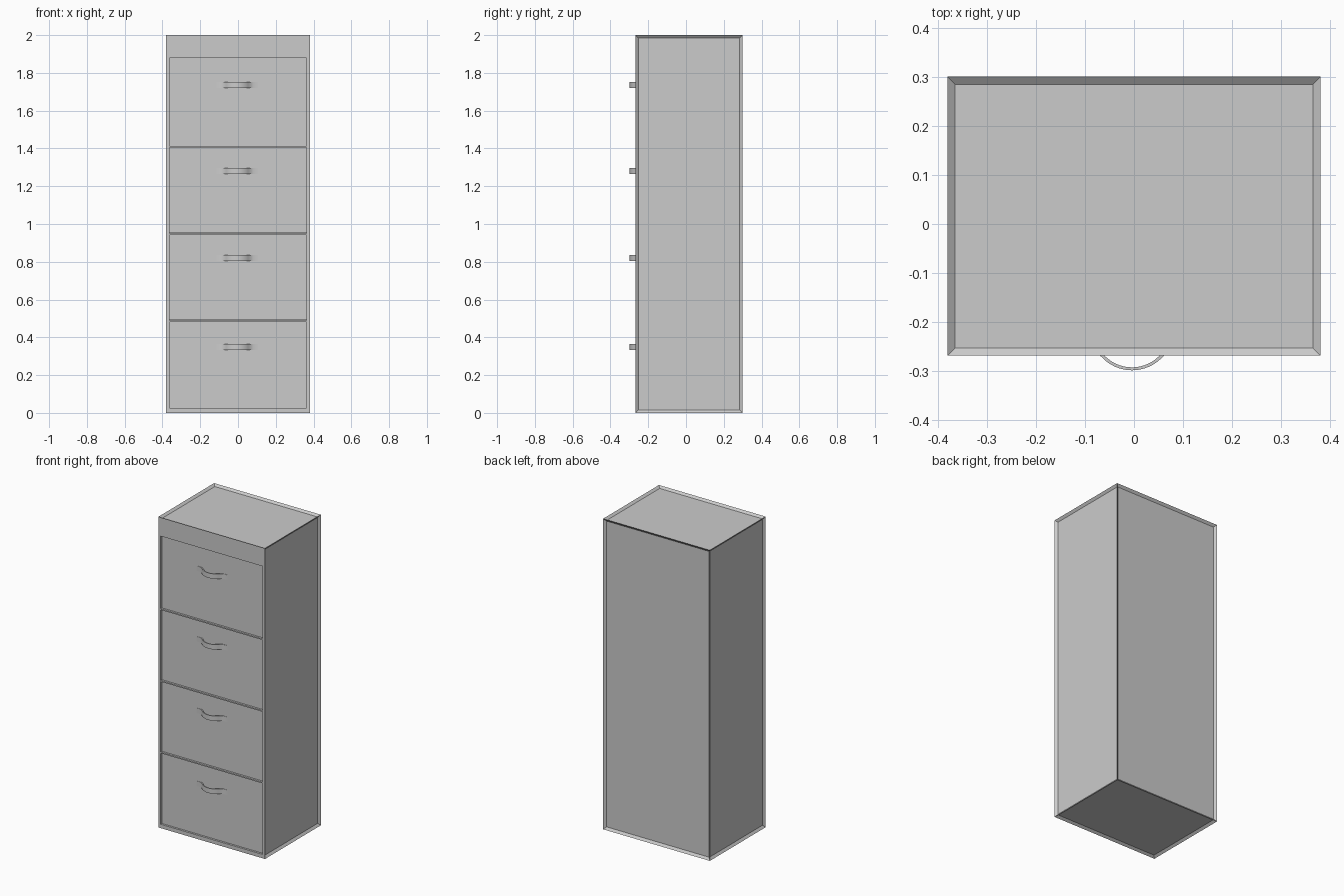
import bpy, bmesh, math
from mathutils import Vector, Matrix

if "Cube" in bpy.data.objects:
    bpy.data.objects.remove(bpy.data.objects["Cube"])

W, Y0, Y1, H = 0.38, -0.268, 0.30, 2.0      # half width, front, back, height
DX = 0.363                                   # drawer half width
DRAWERS = [(0.025, 0.482), (0.490, 0.943), (0.951, 1.405), (1.413, 1.88)]
HANDLE_Z = [0.35, 0.28 + 1.0, 0.82, 1.735]
HANDLE_Z.sort()
FACE_Y = -0.256                              # recessed drawer fronts


def finish(bm, name):
    bmesh.ops.recalc_face_normals(bm, faces=bm.faces[:])
    me = bpy.data.meshes.new(name)
    bm.to_mesh(me)
    bm.free()
    ob = bpy.data.objects.new(name, me)
    bpy.context.collection.objects.link(ob)
    return ob


def add_box(bm, lo, hi):
    lo, hi = Vector(lo), Vector(hi)
    m = Matrix.Translation((lo + hi) / 2) @ Matrix.Diagonal((*(hi - lo), 1))
    bmesh.ops.create_cube(bm, size=1, matrix=m)


# Cabinet body with recessed panels on the sides, back, top and bottom
bm = bmesh.new()
add_box(bm, (-W, Y0, 0), (W, Y1, H))
bm.normal_update()
panels = [f for f in bm.faces if f.normal.y > -0.5]
for f in panels:
    bmesh.ops.inset_individual(bm, faces=[f], thickness=0.022)
    n = f.normal.copy()
    bmesh.ops.translate(bm, verts=f.verts[:], vec=-n * 0.012)

# Divide the front face into a frame and four drawer openings
cuts = [((x, 0, 0), (1, 0, 0)) for x in (-DX, DX)]
cuts += [((0, 0, z), (0, 0, 1)) for pair in DRAWERS for z in pair]
for co, no in cuts:
    bm.normal_update()
    fs = [f for f in bm.faces if all(abs(v.co.y - Y0) < 1e-5 for v in f.verts)]
    es = {e for f in fs for e in f.edges}
    vs = {v for f in fs for v in f.verts}
    bmesh.ops.bisect_plane(bm, geom=fs + list(es) + list(vs), plane_co=co, plane_no=no)

bm.normal_update()
for f in bm.faces[:]:
    c = f.calc_center_median()
    front = all(abs(v.co.y - Y0) < 1e-5 for v in f.verts)
    if front and abs(c.x) < DX and any(a < c.z < b for a, b in DRAWERS):
        new = bmesh.ops.extrude_discrete_faces(bm, faces=[f])["faces"][0]
        bmesh.ops.translate(bm, verts=new.verts[:], vec=(0, 0.03, 0))
finish(bm, "cabinet_body")

# Handle strap profile (x, y): flat feet flaring into a shallow arc
half = [(0.112, FACE_Y - 0.001), (0.085, FACE_Y - 0.002), (0.076, FACE_Y - 0.006)]
R, top = 0.085, -0.298
for i in range(8):
    a = math.radians(48) * (1 - i / 8)
    half.append((R * math.sin(a), top + R * (1 - math.cos(a))))
path = half + [(0, top)] + [(-x, y) for x, y in reversed(half)]

for i, ((z0, z1), hz) in enumerate(zip(DRAWERS, HANDLE_Z), 1):
    # Drawer front
    bm = bmesh.new()
    g = 0.0005
    add_box(bm, (-DX + g, FACE_Y, z0 + g), (DX - g, FACE_Y + 0.017, z1 - g))
    finish(bm, f"drawer_front_{i}")

    # Curved pull handle
    bm = bmesh.new()
    t, h, cx = 0.006, 0.016, -0.004
    rings = []
    for x, y in path:
        rings.append([bm.verts.new((x * s + cx, y + d, hz + k))
                      for s, d, k in ((1, 0, -h), (1, 0, h), (0.95, t, h), (0.95, t, -h))])
    for a, b in zip(rings, rings[1:]):
        for j in range(4):
            k = (j + 1) % 4
            bm.faces.new((a[j], a[k], b[k], b[j]))
    bm.faces.new(rings[0])
    bm.faces.new(rings[-1][::-1])
    ob = finish(bm, f"handle_{i}")
    bpy.ops.object.select_all(action='DESELECT')
    bpy.context.view_layer.objects.active = ob
    ob.select_set(True)
    bpy.ops.object.shade_smooth_by_angle(angle=math.radians(35))
